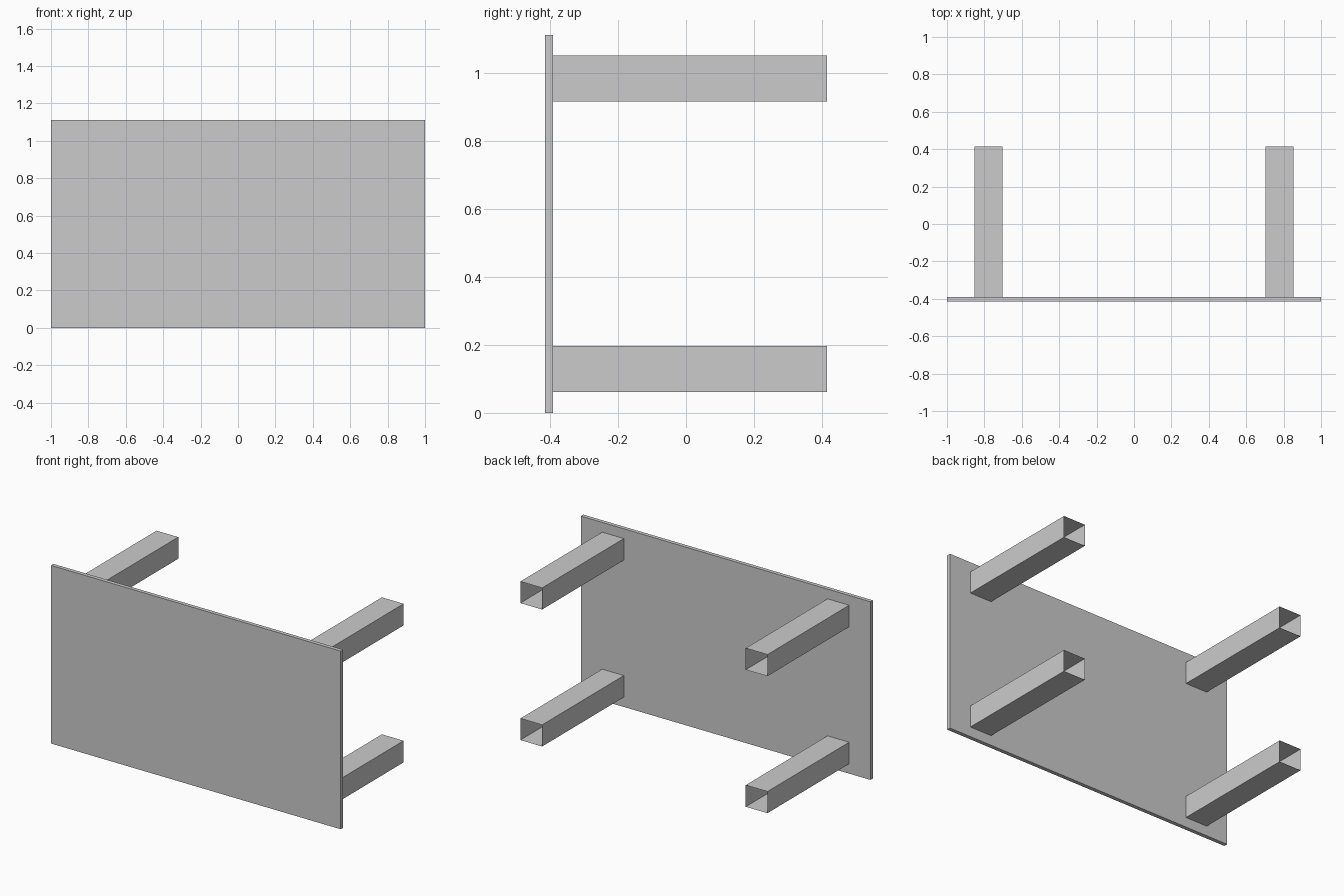
import bpy, bmesh
from mathutils import Matrix, Vector

if "Cube" in bpy.data.objects:
    bpy.data.objects.remove(bpy.data.objects["Cube"])

WIDTH, HEIGHT = 2.0, 1.112
Y_FRONT, Y_PANEL, Y_END = -0.415, -0.391, 0.415


def box(name, lo, hi, open_ends=False):
    """Axis-aligned box; open_ends drops the two faces across y."""
    lo, hi = Vector(lo), Vector(hi)
    bm = bmesh.new()
    bmesh.ops.create_cube(bm, size=1.0, matrix=Matrix.Translation((lo + hi) / 2)
                          @ Matrix.Diagonal((*(hi - lo), 1.0)))
    if open_ends:
        bm.normal_update()
        ends = [f for f in bm.faces if abs(f.normal.y) > 0.9]
        bmesh.ops.delete(bm, geom=ends, context='FACES_ONLY')
    mesh = bpy.data.meshes.new(name)
    bm.to_mesh(mesh)
    bm.free()
    obj = bpy.data.objects.new(name, mesh)
    bpy.context.collection.objects.link(obj)
    return obj


# Table top, standing on its long edge
box("table_top", (-WIDTH / 2, Y_FRONT, 0), (WIDTH / 2, Y_PANEL, HEIGHT))

# Four thin-walled square legs, open at the ends
LEG_X, LEG_W, LEG_H, INSET_Z = 0.778, 0.15, 0.135, 0.061
for side, sx in (("left", -1), ("right", 1)):
    for level, z in (("lower", INSET_Z), ("upper", HEIGHT - INSET_Z - LEG_H)):
        x = sx * LEG_X
        box(f"{level}_{side}_leg", (x - LEG_W / 2, Y_PANEL, z),
            (x + LEG_W / 2, Y_END, z + LEG_H), open_ends=True)
